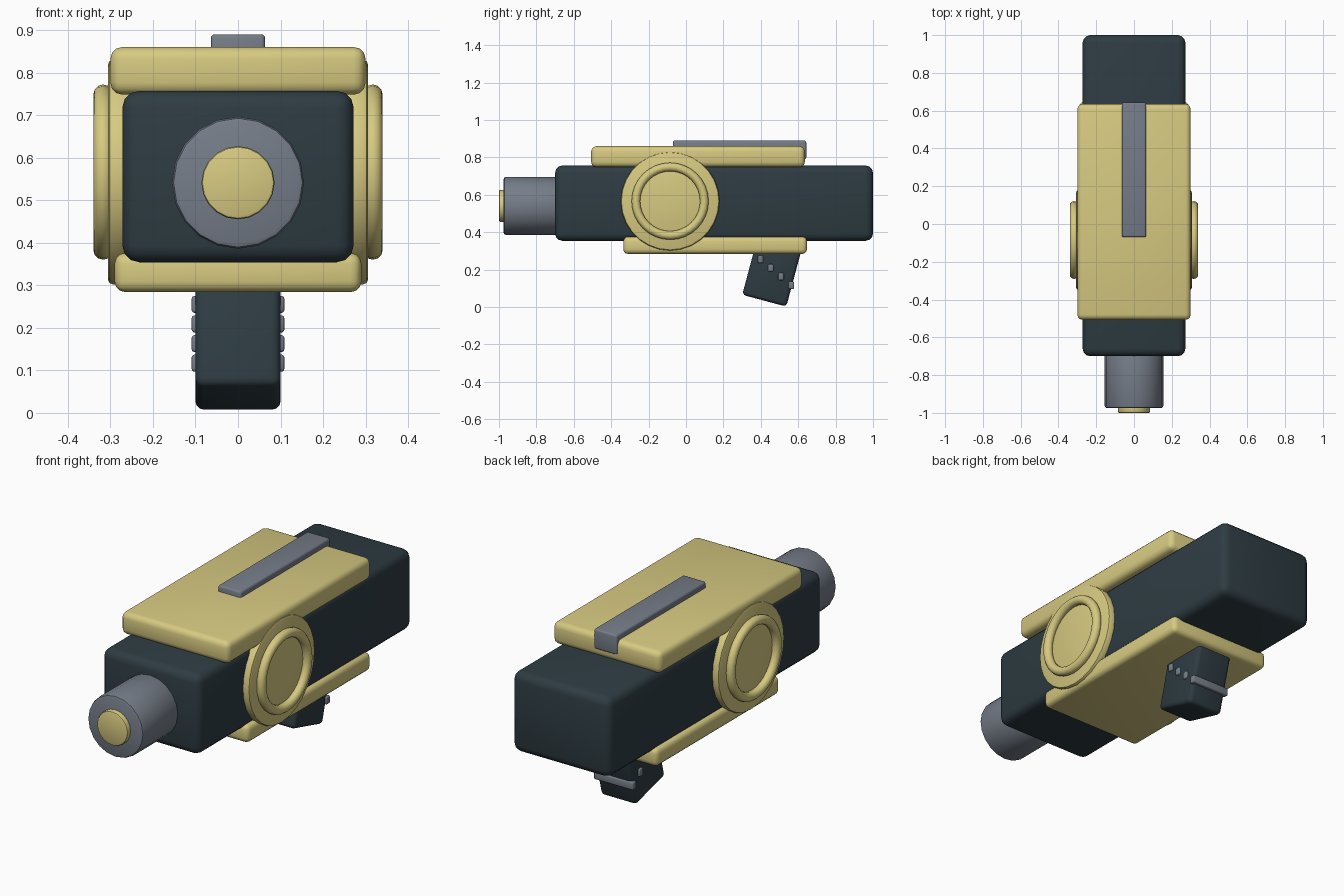
import bpy
import math

cube = bpy.data.objects.get("Cube")
if cube:
    bpy.data.objects.remove(cube, do_unlink=True)


def material(name, rgb):
    mat = bpy.data.materials.new(name)
    mat.use_nodes = True
    mat.diffuse_color = (*rgb, 1)
    node = next(n for n in mat.node_tree.nodes if n.type == "BSDF_PRINCIPLED")
    node.inputs["Base Color"].default_value = (*rgb, 1)
    return mat


DARK = material("dark slate", (0.027, 0.045, 0.055))
YELLOW = material("pale yellow", (0.68, 0.59, 0.22))
GREY = material("steel grey", (0.18, 0.205, 0.25))


def finish(name, mat, bevel=0.0, segments=3):
    """Name and colour the active object, round its edges and smooth it."""
    obj = bpy.context.object
    obj.name = name
    obj.data.materials.append(mat)
    bpy.ops.object.transform_apply(location=False, rotation=True, scale=True)
    if bevel:
        mod = obj.modifiers.new("rounded edges", "BEVEL")
        mod.width = bevel
        mod.segments = segments
        mod.limit_method = "ANGLE"
        mod.angle_limit = math.radians(40)
        bpy.ops.object.modifier_apply(modifier=mod.name)
    bpy.ops.object.shade_smooth_by_angle(angle=math.radians(35))
    return obj


def box(name, mat, x, y, z, bevel, tilt=0.0):
    """Box of half width x, spanning the ranges y and z."""
    centre = (0, sum(y) / 2, sum(z) / 2)
    bpy.ops.mesh.primitive_cube_add(size=1, location=centre, rotation=(tilt, 0, 0))
    bpy.context.object.scale = (2 * x, y[1] - y[0], z[1] - z[0])
    return finish(name, mat, bevel)


def cylinder(name, mat, radius, depth, centre, rotation, bevel, sides):
    bpy.ops.mesh.primitive_cylinder_add(vertices=sides, radius=radius, depth=depth,
                                        location=centre, rotation=rotation)
    return finish(name, mat, bevel, 2)


# Main body and plates
box("body", DARK, 0.272, (-0.70, 1.0), (0.354, 0.757), 0.04)
box("top_plate", YELLOW, 0.30, (-0.507, 0.635), (0.748, 0.86), 0.028)
box("bottom_plate", YELLOW, 0.29, (-0.335, 0.647), (0.284, 0.376), 0.025)
box("top_rail", GREY, 0.064, (-0.07, 0.643), (0.79, 0.89), 0.01)

# Barrel and muzzle
along_y = (math.pi / 2, 0, 0)
cylinder("barrel", GREY, 0.155, 0.33, (0, -0.81, 0.541), along_y, 0.012, 20)
cylinder("muzzle", YELLOW, 0.086, 0.06, (0, -0.97, 0.541), along_y, 0.008, 20)

# Round side medallions with a raised ring
along_x = (0, math.pi / 2, 0)
for side, label in ((1, "left"), (-1, "right")):
    hub = (-0.085, 0.566)
    cylinder(label + "_disc", YELLOW, 0.264, 0.06, (side * 0.276, *hub), along_x, 0.012, 28)
    bpy.ops.mesh.primitive_torus_add(major_segments=32, minor_segments=12,
                                     major_radius=0.183, minor_radius=0.023,
                                     location=(side * 0.317, *hub), rotation=along_x)
    finish(label + "_ring", YELLOW)

# Tilted grip with stepped ribs
box("grip", DARK, 0.10, (0.342, 0.586), (0.028, 0.38), 0.02, math.radians(-15))
for i in range(4):
    y, z = 0.398 + 0.055 * i, 0.255 - 0.046 * i
    box(f"grip_rib_{i + 1}", GREY, 0.109, (y - 0.015, y + 0.015), (z - 0.02, z + 0.02), 0.007)
